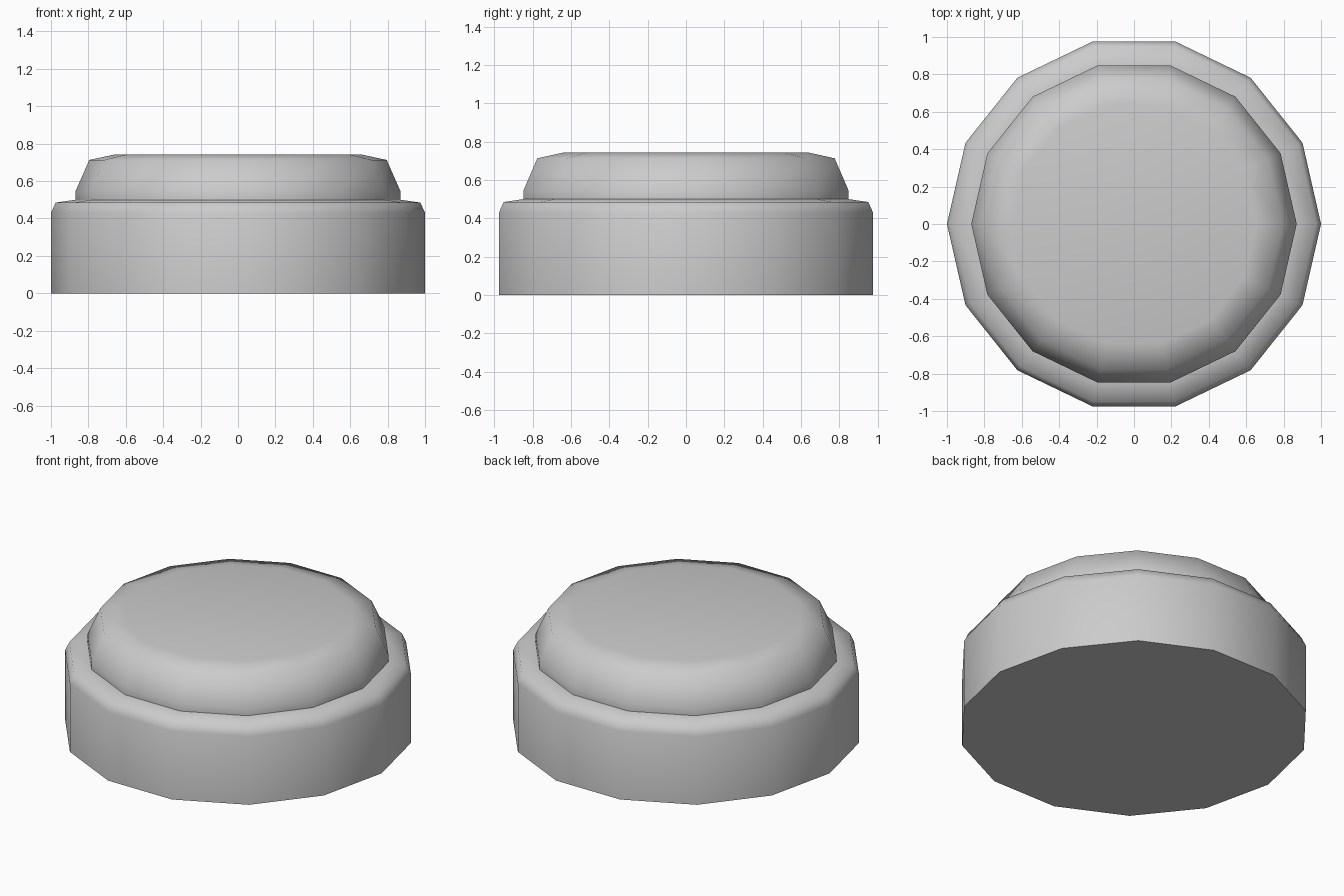
import bpy, bmesh
from math import cos, sin, pi, radians

if "Cube" in bpy.data.objects:
    bpy.data.objects.remove(bpy.data.objects["Cube"])

SIDES = 14


def lathe(name, profile, cap_bottom=False, cap_top=False):
    """Revolve (radius, height) points into a 14-sided smooth shell."""
    bm = bmesh.new()
    rings = [[bm.verts.new((r * cos(2 * pi * i / SIDES), r * sin(2 * pi * i / SIDES), z))
              for i in range(SIDES)] for r, z in profile]
    for low, high in zip(rings, rings[1:]):
        for i in range(SIDES):
            j = (i + 1) % SIDES
            bm.faces.new((low[i], low[j], high[j], high[i]))
    if cap_bottom:
        bm.faces.new(rings[0][::-1])
    if cap_top:
        bm.faces.new(rings[-1])
    mesh = bpy.data.meshes.new(name)
    bm.to_mesh(mesh)
    bm.free()
    obj = bpy.data.objects.new(name, mesh)
    bpy.context.collection.objects.link(obj)
    bpy.ops.object.select_all(action='DESELECT')
    obj.select_set(True)
    bpy.context.view_layer.objects.active = obj
    bpy.ops.object.shade_smooth_by_angle(angle=radians(70))
    return obj


# Wide base with a bevelled rim and a shallow sloping ledge
lathe("base", [(1.0, 0.0), (1.0, 0.43), (0.975, 0.485), (0.87, 0.5)], cap_bottom=True)

# Raised tapered cap with a softened flat top
lathe("raised_cap", [(0.87, 0.5), (0.87, 0.543), (0.795, 0.713), (0.655, 0.743)], cap_top=True)
